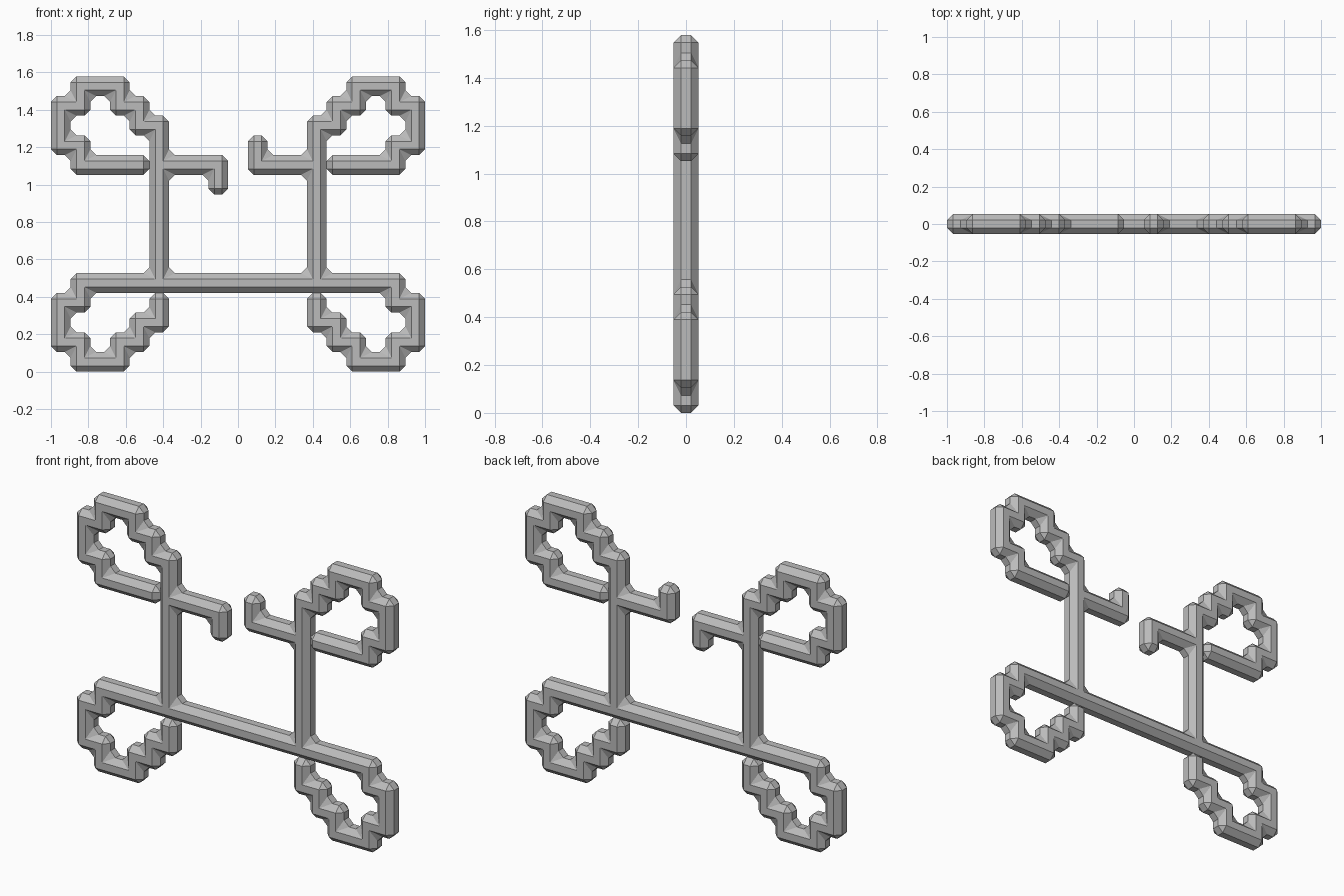
import bpy, bmesh

cube = bpy.data.objects.get("Cube")
if cube:
    bpy.data.objects.remove(cube, do_unlink=True)

COLS, ROWS = 19, 15
P = 2 / COLS              # width of one square of the layout grid

grey = bpy.data.materials.new("grey metal")
grey.use_nodes = True
grey.diffuse_color = (0.5, 0.5, 0.5, 1)
grey.node_tree.nodes["Principled BSDF"].inputs["Base Color"].default_value = (0.5, 0.5, 0.5, 1)


def run(a, b):
    """Grid squares on a straight line from a to b, both included."""
    (x0, z0), (x1, z1) = a, b
    return {(x, z) for x in range(min(x0, x1), max(x0, x1) + 1)
            for z in range(min(z0, z1), max(z0, z1) + 1)}


def path(*points):
    cells = set()
    for a, b in zip(points, points[1:]):
        cells |= run(a, b)
    return cells


# left half of the layout: lower loop, upper loop with its post
lower_loop = path((1, 4), (1, 3), (0, 3), (0, 1), (1, 1), (1, 0), (3, 0),
                  (3, 1), (4, 1), (4, 2), (5, 2), (5, 3))
upper_loop = path((4, 10), (1, 10), (1, 11), (0, 11), (0, 13), (1, 13), (1, 14),
                  (3, 14), (3, 13), (4, 13), (4, 12), (5, 12), (5, 4))
half = lower_loop | upper_loop
cells = half | {(COLS - 1 - x, z) for x, z in half}
cells |= run((1, 4), (17, 4))                 # long crossbar
cells |= path((5, 10), (8, 10), (8, 9))       # hook turned down
cells |= path((13, 10), (10, 10), (10, 11))   # hook turned up

# loop ends that butt against a bar without joining it: square -> open side
loose = {(5, 3): (0, 1), (13, 3): (0, 1), (4, 10): (1, 0), (14, 10): (-1, 0)}


def joined(cell, d):
    other = (cell[0] + d[0], cell[1] + d[1])
    back = (-d[0], -d[1])
    return other in cells and loose.get(cell) != d and loose.get(other) != back


bm = bmesh.new()
verts = {}


def corner(cell, cx, cz, y):
    """Shared corner vertex; a loose end keeps its own."""
    d = loose.get(cell)
    side = (2 * cx - 1, 2 * cz - 1)
    own = cell if d and (d[0] == side[0] or d[1] == side[1]) else None
    key = (cell[0] + cx, cell[1] + cz, y, own)
    if key not in verts:
        verts[key] = bm.verts.new((key[0] * P - 1, y * P / 2, key[1] * P))
    return verts[key]


RING = [(0, 0), (1, 0), (1, 1), (0, 1)]
SIDES = [(0, -1), (1, 0), (0, 1), (-1, 0)]
for cell in sorted(cells):
    front = [corner(cell, cx, cz, -1) for cx, cz in RING]
    back = [corner(cell, cx, cz, 1) for cx, cz in RING]
    bm.faces.new(front)
    bm.faces.new(back[::-1])
    for i, d in enumerate(SIDES):
        if not joined(cell, d):
            j = (i + 1) % 4
            bm.faces.new((front[j], front[i], back[i], back[j]))

# merge flat areas so that only true corners are chamfered
bmesh.ops.recalc_face_normals(bm, faces=bm.faces)
bmesh.ops.dissolve_limit(bm, angle_limit=0.02, verts=bm.verts, edges=bm.edges)
mesh = bpy.data.meshes.new("bar_frame")
bm.to_mesh(mesh)
bm.free()
mesh.materials.append(grey)

frame = bpy.data.objects.new("bar_frame", mesh)
bpy.context.collection.objects.link(frame)
bevel = frame.modifiers.new("chamfer", 'BEVEL')
bevel.width = 0.3 * P
bevel.segments = 1
bevel.limit_method = 'ANGLE'
bevel.use_clamp_overlap = False
